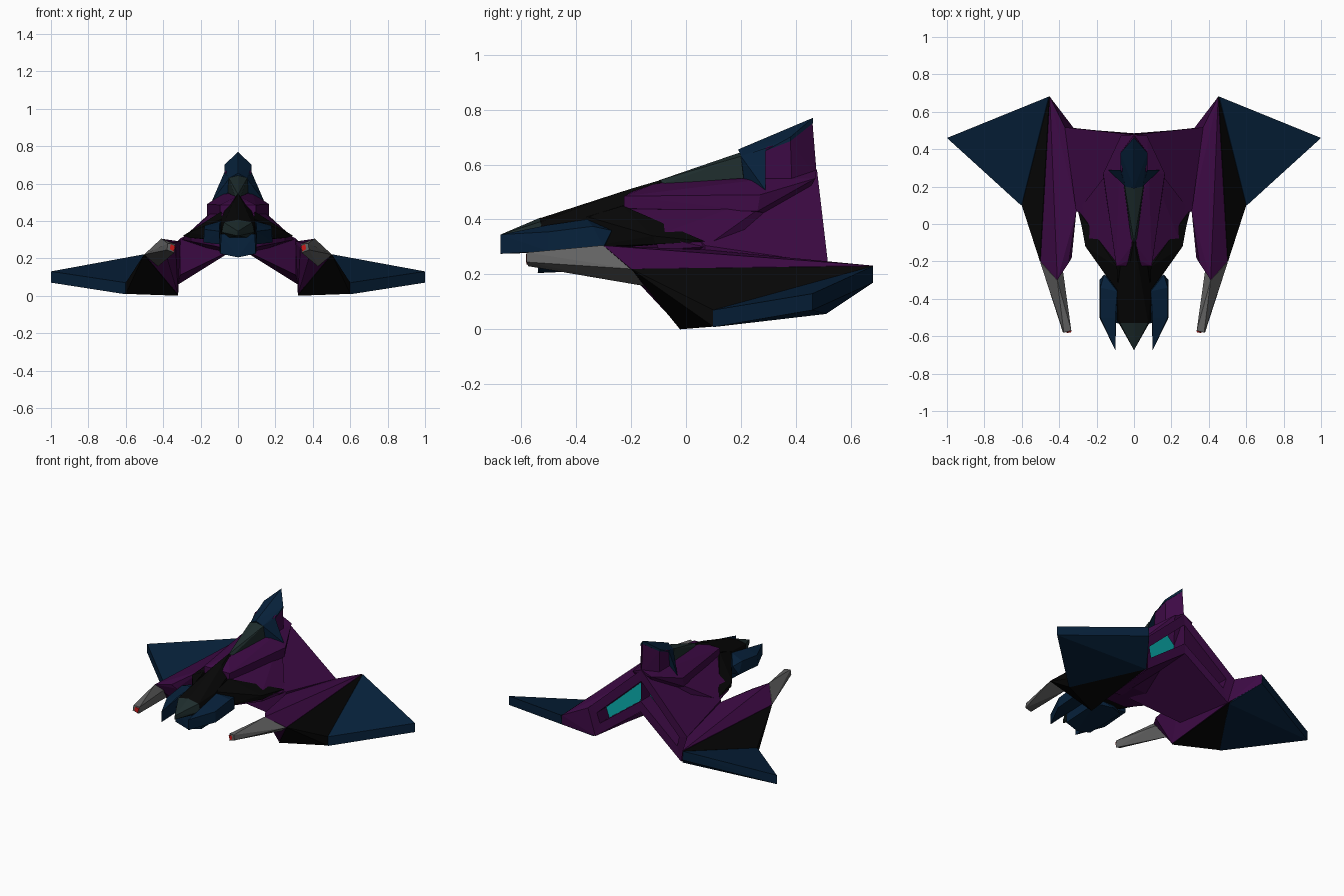
import bpy, bmesh
from mathutils import Vector

COLORS = {
    "purple": (.046, .003, .058, 1), "black": (.002, .002, .002, 1),
    "blue": (.002, .015, .043, 1), "gunmetal": (.125, .125, .125, 1),
    "glass": (.013, .026, .026, 1), "cyan": (.003, .42, .42, 1), "red": (.6, .01, .01, 1),
}
MATS = {}
for key, col in COLORS.items():
    MATS[key] = bpy.data.materials.new(key)
    MATS[key].diffuse_color = col


def finish(bm, name, colors, mirror):
    me = bpy.data.meshes.new(name)
    bm.to_mesh(me)
    bm.free()
    for c in colors:
        me.materials.append(MATS[c])
    ob = bpy.data.objects.new(name, me)
    bpy.context.collection.objects.link(ob)
    if mirror:
        ob.modifiers.new("Mirror", 'MIRROR').use_mirror_merge = False
    return ob


def hull(name, color, pts, paired=False):
    """Faceted solid around points; paired = one per side, else symmetric."""
    bm = bmesh.new()
    allp = set(pts)
    if not paired:
        allp |= {(-x, y, z) for x, y, z in pts if x}
    for p in sorted(allp):
        bm.verts.new(p)
    res = bmesh.ops.convex_hull(bm, input=bm.verts)
    junk = [g for g in set(res["geom_interior"] + res["geom_unused"])
            if isinstance(g, bmesh.types.BMVert) and not g.link_faces]
    bmesh.ops.delete(bm, geom=junk, context='VERTS')
    bmesh.ops.recalc_face_normals(bm, faces=bm.faces)
    return finish(bm, name, [color], paired)


# swept arms with a recessed engine slot in the rear face
bm = bmesh.new()
v = [bm.verts.new(p) for p in [
    (0, -.1, .49), (0, -.1, .26), (.31, .07, .305), (.31, .07, .11),
    (0, .477, .58), (0, .485, .30), (.37, .517, .24), (.32, .51, .06)]]
for f in [(0, 1, 3, 2), (0, 2, 6, 4), (1, 5, 7, 3), (2, 3, 7, 6)]:
    bm.faces.new([v[i] for i in f])
rear = bm.faces.new([v[i] for i in (4, 6, 7, 5)])
bmesh.ops.recalc_face_normals(bm, faces=bm.faces)
bmesh.ops.inset_region(bm, faces=[rear], thickness=.056, use_even_offset=True)
ext = bmesh.ops.extrude_discrete_faces(bm, faces=[rear])
slot = ext["faces"][0]
slot.material_index = 1
bmesh.ops.translate(bm, vec=Vector((0, -.1, 0)), verts=slot.verts)
finish(bm, "swept_arm", ["purple", "cyan"], True)

# central fuselage and raised hood
hull("fuselage", "purple", [
    (0, -.19, .49), (.09, -.21, .44), (.255, -.115, .34), (.25, -.1, .29), (.3, .07, .30),
    (.1, -.2, .26), (.1, .05, .23), (.05, .38, .32), (.06, .38, .52)])
hull("hood", "purple", [
    (.04, -.2, .5), (.095, -.225, .485), (.095, -.225, .44), (0, -.1, .535), (.165, .27, .49),
    (.165, .26, .43), (.08, .27, .545), (.07, .472, .55), (0, .475, .58), (0, .38, .4)])

# tail fin, its cap and side flares
hull("tail_fin", "purple", [
    (.07, .24, .53), (.07, .28, .655), (.07, .38, .69), (.07, .385, .55),
    (0, .46, .76), (0, .477, .55)])
hull("fin_cap", "blue", [
    (0, .19, .655), (.045, .2, .63), (.072, .29, .65), (.072, .38, .70),
    (.072, .38, .685), (0, .462, .77), (0, .462, .75)])
hull("fin_flare", "blue", [
    (.04, .21, .53), (.045, .2, .63), (.073, .29, .66), (.14, .29, .505),
    (.07, .27, .5)], True)

# canopy and ridge
hull("canopy", "glass", [
    (0, -.1, .542), (0, .2, .645), (.05, .2, .63), (.055, .21, .55), (.015, -.08, .53)])
hull("neck", "black", [
    (0, -.53, .405), (.075, -.53, .39), (.09, -.52, .34), (.07, -.5, .28),
    (.09, -.36, .41), (.07, -.2, .46), (.02, -.2, .512), (0, -.08, .547), (.1, -.2, .27)])
hull("nose_tip", "glass", [
    (0, -.675, .345), (0, -.675, .32), (0, -.53, .407), (.075, -.53, .392),
    (.09, -.515, .34), (.05, -.52, .31)])
hull("shoulder", "black", [
    (.085, -.36, .41), (.09, -.36, .30), (.09, -.23, .45), (.26, -.12, .34),
    (.26, -.11, .31), (.16, -.22, .30), (.1, -.19, .43), (.295, .07, .32)], True)

# jaws below and beside the nose
hull("jaw_prong", "blue", [
    (.1, -.675, .345), (.1, -.675, .275), (.18, -.5, .355), (.185, -.5, .285),
    (.1, -.5, .38), (.105, -.5, .28), (.18, -.34, .375), (.185, -.3, .30),
    (.09, -.36, .40), (.1, -.3, .29), (.16, -.27, .36)], True)
hull("chin", "blue", [
    (.09, -.53, .33), (.095, -.53, .225), (0, -.54, .205), (.1, -.3, .33),
    (.1, -.25, .235), (0, -.2, .22)])

# outboard pods
hull("pod", "purple", [
    (.41, -.3, .305), (.5, -.2, .22), (.35, -.21, .285), (.333, -.18, .25),
    (.43, -.12, .155), (.308, .07, .29), (.37, .517, .24), (.45, .68, .232),
    (.45, .68, .17), (.32, .51, .06), (.32, -.02, .005)], True)
hull("pod_armour", "black", [
    (.503, -.2, .22), (.453, .68, .23), (.453, .68, .17), (.6, .1, .01), (.6, .1, .07),
    (.32, -.022, 0), (.435, -.122, .152), (.33, .5, .06)], True)

# wings
hull("wing", "blue", [
    (.456, .681, .23), (.45, .681, .17), (.602, .098, .07), (.602, .098, .008),
    (1, .46, .13), (1, .46, .07), (.33, .51, .056)], True)

# guns with red muzzles
hull("gun", "gunmetal", [
    (.41, -.302, .306), (.502, -.202, .22), (.38, -.25, .255), (.432, -.124, .153),
    (.335, -.57, .275), (.375, -.58, .28), (.38, -.58, .245), (.34, -.575, .23)], True)
hull("muzzle", "red", [
    (.335, -.57, .265), (.336, -.579, .265), (.36, -.583, .275), (.365, -.583, .25),
    (.345, -.58, .236), (.345, -.57, .236)], True)
